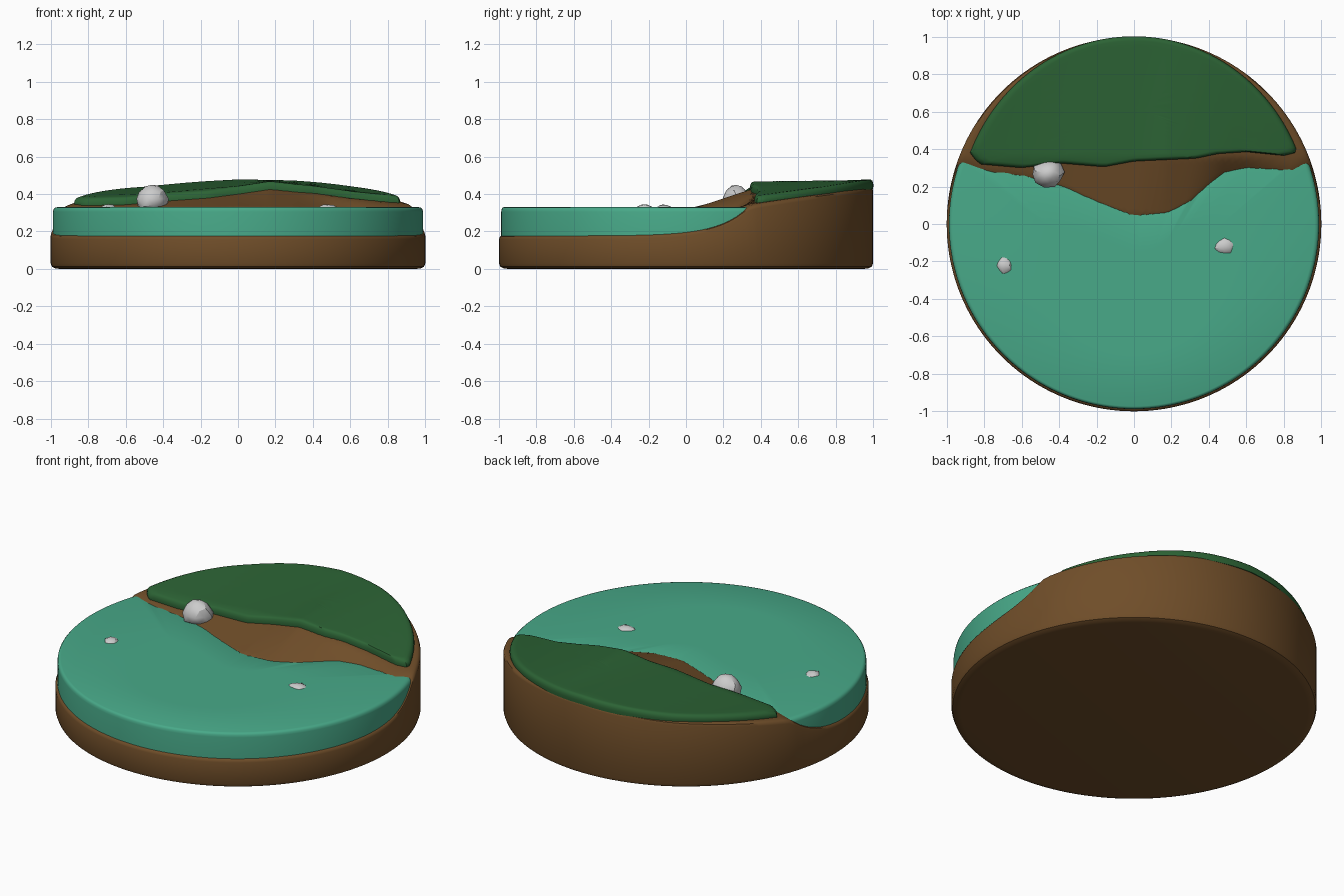
import bpy, bmesh, math, random

if "Cube" in bpy.data.objects:
    bpy.data.objects.remove(bpy.data.objects["Cube"])

random.seed(4)


def lerp_table(pts, x):
    if x <= pts[0][0]:
        return pts[0][1]
    for (x0, y0), (x1, y1) in zip(pts, pts[1:]):
        if x <= x1:
            return y0 + (y1 - y0) * (x - x0) / (x1 - x0)
    return pts[-1][1]


# shoreline y(x), bank height at the grass edge z(x), height at the back z(x)
SHORE = [(-.94, .33), (-.8, .28), (-.6, .255), (-.4, .205), (-.2, .12), (0, .04), (.18, .06),
         (.3, .12), (.4, .21), (.48, .275), (.6, .3), (.85, .28), (.94, .33)]
BANK = [(-1, .33), (-.85, .345), (-.4, .37), (0, .405), (.17, .43), (.4, .405), (.6, .375),
        (.85, .352), (1, .335)]
BACK = [(-.8, .415), (-.5, .412), (0, .44), (.3, .435), (.6, .42), (.8, .415)]
GRASS = [(-.875, .38), (-.83, .32), (-.6, .30), (-.4, .325), (-.16, .305), (0, .335), (.33, .35),
         (.45, .375), (.6, .385), (.8, .365), (.86, .38)]
LEVEL = .33


def height(x, y):
    shore, bank = lerp_table(SHORE, x), lerp_table(BANK, x)
    if y < shore:
        return .18 + (LEVEL - .18) * math.exp((y - shore) / .16)
    if y < .36:
        return LEVEL + (bank - LEVEL) * (y - shore) / (.36 - shore)
    return bank + (lerp_table(BACK, x) - bank) * min(1, (y - .36) / .6)


def finish(ob, color=None, angle=40):
    if color:
        mat = bpy.data.materials.new(ob.name + "_colour")
        mat.diffuse_color = (*color, 1)
        mat.use_nodes = True
        mat.node_tree.nodes["Principled BSDF"].inputs["Base Color"].default_value = mat.diffuse_color
        ob.data.materials.append(mat)
    bpy.ops.object.select_all(action='DESELECT')
    ob.select_set(True)
    bpy.context.view_layer.objects.active = ob
    bpy.ops.object.shade_smooth_by_angle(angle=math.radians(angle))


def slab(name, outline, center, rings, color):
    """Loft scaled copies of an outline; each ring is (scale, z function)."""
    bm = bmesh.new()
    cx, cy = center
    loops = []
    for s, zf in rings:
        pts = [(cx + (x - cx) * s, cy + (y - cy) * s) for x, y in outline]
        loops.append([bm.verts.new((x, y, zf(x, y))) for x, y in pts])
    n = len(outline)
    for a, b in zip(loops, loops[1:]):
        for i in range(n):
            j = (i + 1) % n
            bm.faces.new((a[i], b[i], b[j], a[j]))
    tip = bm.verts.new((cx, cy, rings[0][1](cx, cy)))
    for i in range(n):
        bm.faces.new((tip, loops[0][i], loops[0][(i + 1) % n]))
    bm.faces.new(loops[-1][::-1])
    bmesh.ops.recalc_face_normals(bm, faces=bm.faces[:])
    mesh = bpy.data.meshes.new(name)
    bm.to_mesh(mesh)
    bm.free()
    ob = bpy.data.objects.new(name, mesh)
    bpy.context.collection.objects.link(ob)
    finish(ob, color)


def flat(z):
    return lambda x, y: z


def above(dz):
    return lambda x, y: height(x, y) + dz


def arc(r, a0, a1, n):
    return [(r * math.cos(a0 + (a1 - a0) * i / n), r * math.sin(a0 + (a1 - a0) * i / n))
            for i in range(n)]


# ground: round base with a sloping bank
inner = [(i / 36, above(0)) for i in range(1, 36)]
slab("ground", arc(1, 0, 2 * math.pi, 160), (0, 0),
     inner + [(.985, above(-.002)), (.995, above(-.008)), (1, above(-.022)),
              (1, flat(.03)), (.993, flat(.012)), (.975, flat(.003)), (.95, flat(0))],
     (.16, .075, .022))

# water: front arc, with its back edge tucked into the bank
a = math.asin(.375 / .988)
water = arc(.988, math.pi - a, 2 * math.pi + a, 110)
water += [(x, lerp_table(SHORE, x) + .06) for x in [.9 - 1.8 * i / 40 for i in range(41)]]
slab("water", water, (0, -.4),
     [(.5, flat(LEVEL)), (.975, flat(LEVEL)), (.988, flat(.327)), (.997, flat(.318)),
      (1, flat(.305)), (1, flat(.165))], (.065, .4, .25))

# grass: rounded blanket following the ground
grass = [(x, lerp_table(GRASS, x)) for x in [-.875 + 1.735 * i / 60 for i in range(61)]]
a = math.radians(25)
for x, y in arc(1, a, math.pi - a, 80):
    r = .945 + .057 * y * y
    grass.append((x * r, y * r))
slab("grass", grass, (0, .62),
     [(i / 16, above(.038)) for i in range(1, 16)] +
     [(.965, above(.037)), (.985, above(.031)), (.996, above(.02)), (1, above(.008)),
      (.995, above(-.012)), (.9, above(-.02))], (.025, .125, .035))


# rocks: jittered low-poly boulders
def rock(name, loc, size, taper, turn):
    bpy.ops.mesh.primitive_ico_sphere_add(subdivisions=2, radius=1, location=loc)
    ob = bpy.context.object
    ob.name = name
    for v in ob.data.vertices:
        v.co *= random.uniform(.9, 1.08)
        k = 1 - taper * max(-.3, v.co.z)
        c, s = math.cos(turn), math.sin(turn)
        x, y = v.co.x * c - v.co.y * s, v.co.x * s + v.co.y * c
        v.co = (x * size[0] * k, y * size[1] * k, v.co.z * size[2])
    finish(ob, angle=30)


rock("large_rock", (-.46, .27, .375), (.088, .075, .078), .3, .4)
rock("small_rock_left", (-.69, -.22, .31), (.052, .058, .037), .2, 1.3)
rock("small_rock_right", (.483, -.118, .31), (.068, .054, .037), .2, 2.2)
